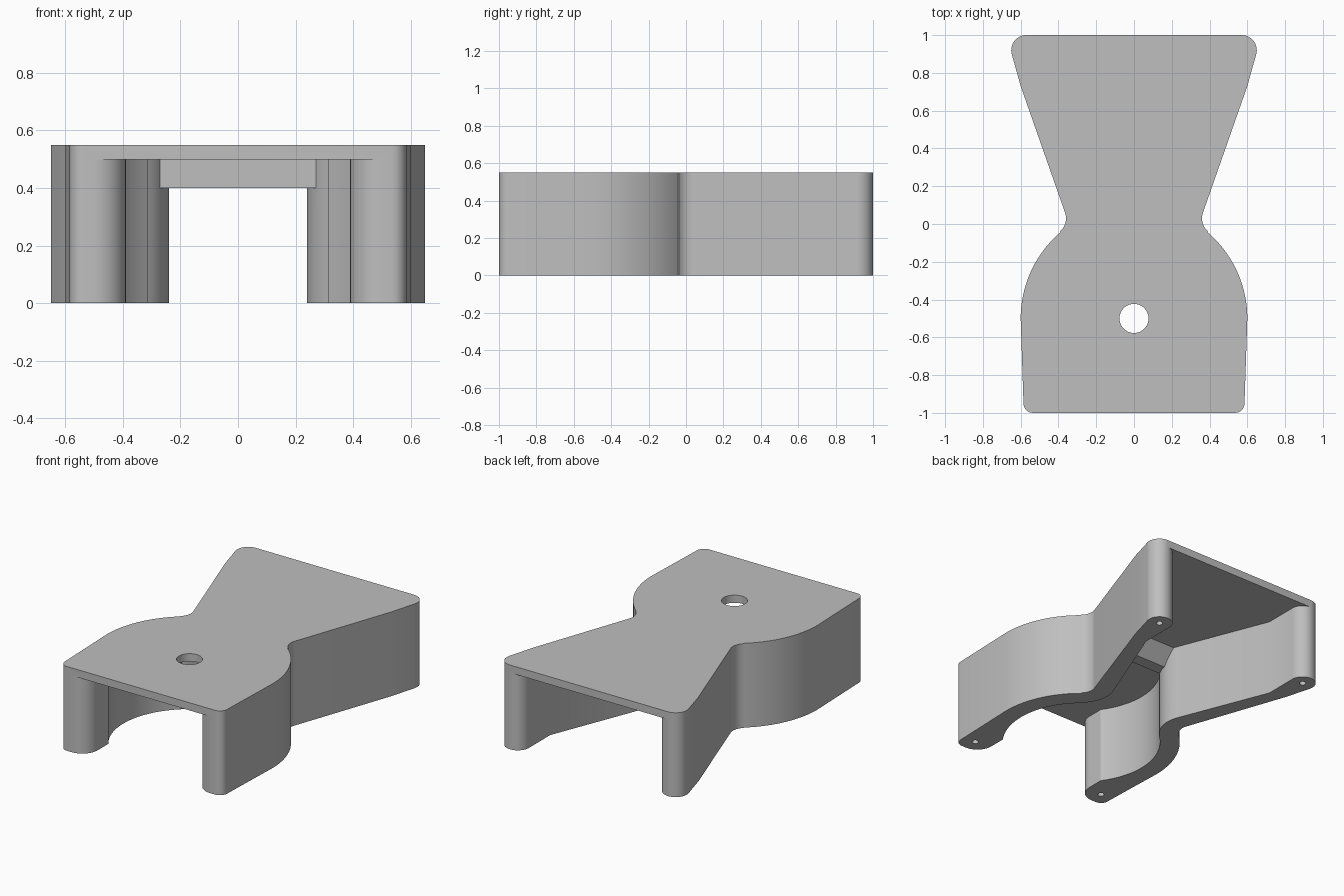
import bpy
import bmesh
from math import cos, sin, radians

cube = bpy.data.objects.get("Cube")
if cube:
    bpy.data.objects.remove(cube, do_unlink=True)

grey = bpy.data.materials.new("plain grey")
grey.use_nodes = True
grey.diffuse_color = (0.52, 0.52, 0.52, 1)
grey.node_tree.nodes["Principled BSDF"].inputs["Base Color"].default_value = grey.diffuse_color


def arc(cx, cy, r, start, end, steps=16):
    angles = [radians(start + (end - start) * i / steps) for i in range(steps + 1)]
    return [(cx + r * cos(a), cy + r * sin(a)) for a in angles]


def mirrored(half):
    return half + [(-x, y) for x, y in reversed(half)]


def prism(name, outline, low, high, to_3d=lambda a, b, h: (a, b, h)):
    """Extrude a closed outline between two heights."""
    bm = bmesh.new()
    face = bm.faces.new([bm.verts.new(to_3d(a, b, low)) for a, b in outline])
    top = bmesh.ops.extrude_face_region(bm, geom=[face])["geom"]
    for v in top:
        if isinstance(v, bmesh.types.BMVert):
            i = 0 if to_3d(0, 0, 1)[0] else 2
            v.co[i] = high
    bmesh.ops.recalc_face_normals(bm, faces=bm.faces)
    mesh = bpy.data.meshes.new(name)
    bm.to_mesh(mesh)
    bm.free()
    mesh.materials.append(grey)
    obj = bpy.data.objects.new(name, mesh)
    bpy.context.collection.objects.link(obj)
    return obj


def activate(obj):
    bpy.ops.object.select_all(action="DESELECT")
    obj.select_set(True)
    bpy.context.view_layer.objects.active = obj


def combine(obj, tool, operation):
    mod = obj.modifiers.new("boolean", "BOOLEAN")
    mod.operation = operation
    mod.solver = "EXACT"
    mod.object = tool
    activate(obj)
    bpy.ops.object.modifier_apply(modifier=mod.name)
    bpy.data.objects.remove(tool, do_unlink=True)


# Outer body: round front lobe, pinched waist, flared back
outer = (arc(0.535, -0.95, 0.05, -90, -2, 6) + arc(0, -0.5, 0.6, 0, 49.7, 24)
         + arc(0.45, 0.03, 0.09, 229, 160) + [(0.6, 0.73)]
         + arc(0.57, 0.92, 0.08, -15, 90))
body = prism("cover_body", mirrored(outer), 0, 0.55)

# Cavity, open at both ends, leaving walls and corner bosses
inner = ([(0.5, -1.1)] + arc(0.5, -0.89, 0.11, 270, 180)
         + arc(0, -0.5, 0.48, -35.7, 49, 28)
         + arc(0.45, 0.03, 0.21, 229.7, 160) + [(0.49, 0.7)]
         + arc(0.57, 0.92, 0.08, 180, 90) + [(0.57, 1.1)])
combine(body, prism("cavity_cutter", mirrored(inner), -0.1, 0.5), "DIFFERENCE")

# Cross rib under the plate at the waist, sloped at the back
rib = prism("waist_rib", [(-0.08, 0.4), (0.0, 0.4), (0.1, 0.52), (-0.08, 0.52)],
            -0.3, 0.3, lambda a, b, h: (h, a, b))
combine(body, rib, "UNION")

# Round opening in the plate
combine(body, prism("plate_hole_cutter", arc(0, -0.5, 0.077, 0, 350, 35), 0.45, 0.6), "DIFFERENCE")

# Screw holes up into the four bosses
for side in (-1, 1):
    for x, y in ((0.5, -0.91), (0.57, 0.92)):
        hole = prism("screw_hole_cutter", arc(side * x, y, 0.02, 0, 345, 23), -0.1, 0.3)
        combine(body, hole, "DIFFERENCE")

activate(body)
bpy.ops.object.shade_smooth_by_angle()
